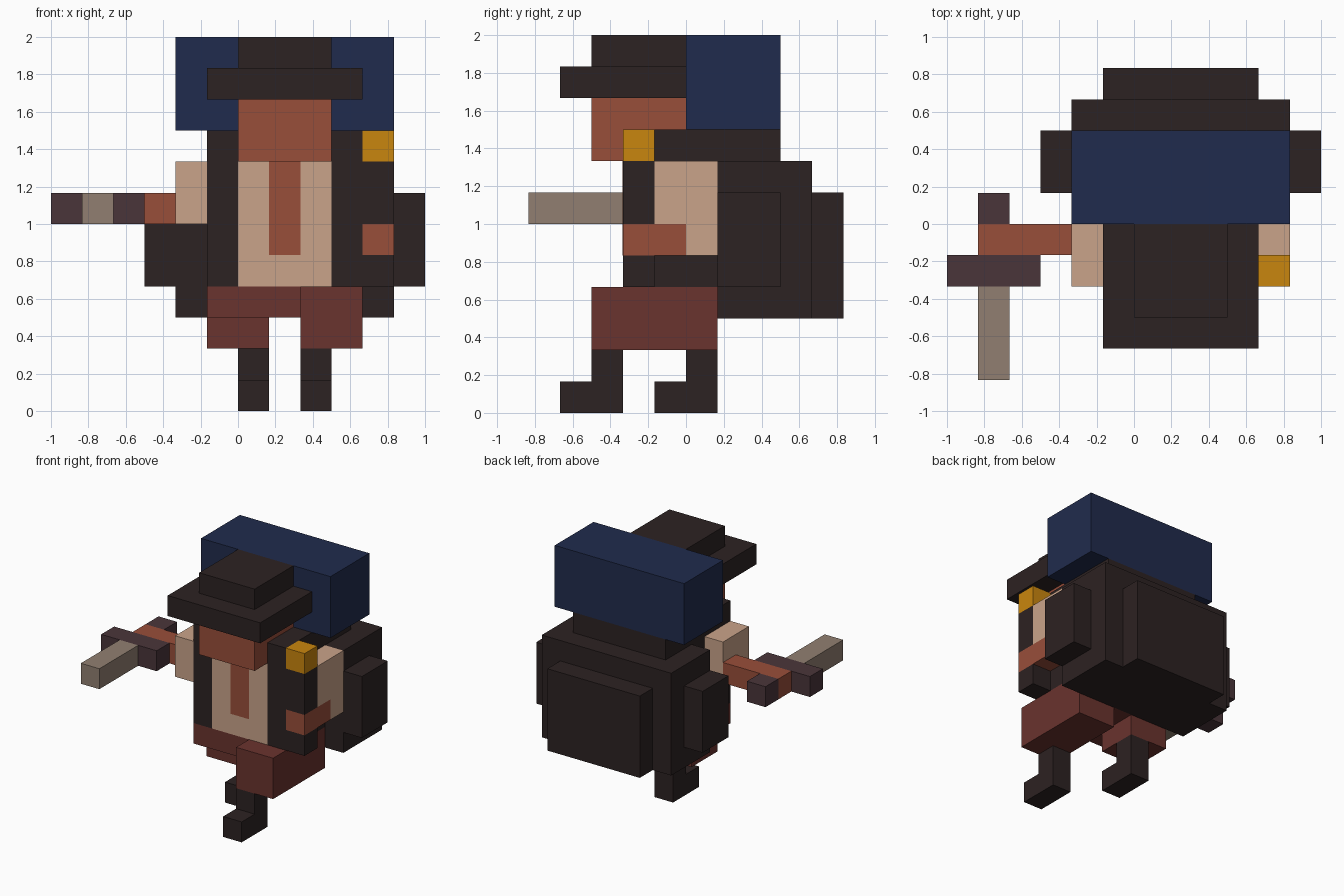
import bpy
import bmesh

if "Cube" in bpy.data.objects:
    bpy.data.objects.remove(bpy.data.objects["Cube"])

U = 1 / 6  # size of one block; all part bounds below are in blocks


def material(name, rgb):
    m = bpy.data.materials.new(name)
    lin = [((c / 255 + 0.055) / 1.055) ** 2.4 for c in rgb]
    m.diffuse_color = (*lin, 1)
    m.use_nodes = True
    m.node_tree.nodes["Principled BSDF"].inputs["Base Color"].default_value = m.diffuse_color
    return m


DARK = material("dark brown", (44, 34, 34))
PANTS = material("maroon cloth", (106, 51, 46))
SKIN = material("ruddy skin", (153, 78, 58))
SHIRT = material("cream cloth", (202, 164, 138))
GOLD = material("golden flame", (201, 134, 14))
NAVY = material("navy cloth", (32, 43, 77))
GRIP = material("plum grip", (74, 53, 58))
STEEL = material("grey steel", (145, 127, 113))


def box(name, mat, x, y, z):
    """Box spanning the given (low, high) block ranges."""
    bm = bmesh.new()
    bmesh.ops.create_cube(bm, size=1)
    for v in bm.verts:
        v.co = [U * (r[0] if c < 0 else r[1]) for c, r in zip(v.co, (x, y, z))]
    me = bpy.data.meshes.new(name)
    bm.to_mesh(me)
    bm.free()
    me.materials.append(mat)
    ob = bpy.data.objects.new(name, me)
    bpy.context.collection.objects.link(ob)
    return ob


# Head and hat
box("head", SKIN, (0, 3), (-3, 0), (8, 10))
box("hat_brim", DARK, (-1, 4), (-4, 0), (10, 11))
box("hat_crown", DARK, (0, 3), (-3, 0), (11, 12))

# Torso: open coat over a shirt, with a thin plate for the bare chest
for side, x in (("left", (-1, 0)), ("right", (3, 4))):
    box("coat_" + side, DARK, x, (-2, 1), (4, 8))
box("coat_collar", DARK, (-1, 4), (-2, 3), (8, 9))
box("shirt", SHIRT, (0, 3), (-2, 1), (4, 8))
box("chest_opening", SKIN, (1, 2), (-2.02, -2), (5, 8))

# Hips and striding legs
box("hips", PANTS, (-1, 2), (-2, 1), (3, 4))
box("front_thigh", PANTS, (2, 4), (-3, 1), (2, 4))
box("rear_thigh", PANTS, (-1, 1), (-1, 1), (2, 3))
for side, x, y in (("rear", 0, 0), ("front", 2, -3)):
    box(side + "_boot", DARK, (x, x + 1), (y, y + 1), (0, 2))
    box(side + "_boot_toe", DARK, (x, x + 1), (y - 1, y), (0, 1))

# Arm holding the torch
box("torch_sleeve", SHIRT, (4, 5), (-1, 1), (6, 8))
box("torch_elbow", SHIRT, (4, 5), (0, 1), (5, 6))
box("torch_forearm", SKIN, (4, 5), (-2, 0), (5, 6))
box("torch_handle_top", DARK, (4, 5), (-2, -1), (6, 8))
box("torch_handle_bottom", DARK, (4, 5), (-2, -1), (4, 5))
box("torch_flame", GOLD, (4, 5), (-2, -1), (8, 9))

# Outstretched arm holding the sword
box("sword_sleeve", SHIRT, (-2, -1), (-2, 0), (6, 8))
box("sword_forearm", SKIN, (-5, -2), (-1, 0), (6, 7))
box("sword_pommel", GRIP, (-5, -4), (0, 1), (6, 7))
box("sword_guard", GRIP, (-6, -3), (-2, -1), (6, 7))
box("sword_blade", STEEL, (-5, -4), (-5, -2), (6, 7))

# Backpack with pockets and bedroll
box("backpack", DARK, (-2, 5), (1, 4), (3, 8))
box("back_pocket", DARK, (-1, 4), (4, 5), (3, 7))
for side, x in (("left", (-3, -2)), ("right", (5, 6))):
    box("side_pocket_" + side, DARK, x, (1, 3), (4, 7))
box("bedroll", NAVY, (-2, 5), (0, 3), (9, 12))
